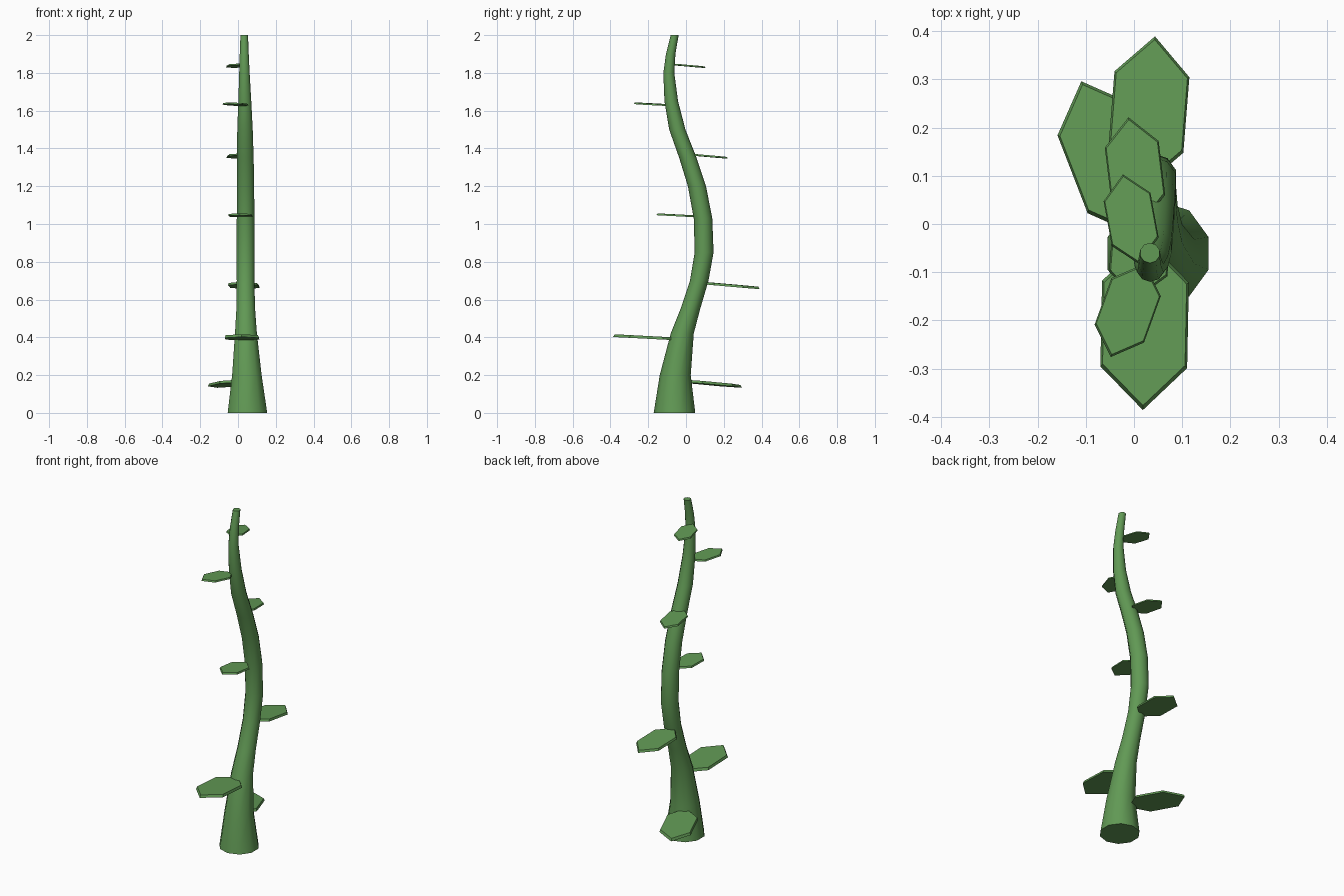
import bpy, bmesh
from math import sin, cos, pi, atan2, radians
from mathutils import Matrix, Vector

if "Cube" in bpy.data.objects:
    bpy.data.objects.remove(bpy.data.objects["Cube"])

green = bpy.data.materials.new("plant_green")
green.diffuse_color = (0.12, 0.32, 0.09, 1)
green.use_nodes = True
green.node_tree.nodes["Principled BSDF"].inputs["Base Color"].default_value = green.diffuse_color


def loft(name, rings):
    """Skin a stack of equal-sized point rings and cap both ends."""
    bm = bmesh.new()
    loops = [[bm.verts.new(p) for p in ring] for ring in rings]
    for a, b in zip(loops, loops[1:]):
        n = len(a)
        for i in range(n):
            bm.faces.new((a[i], a[(i + 1) % n], b[(i + 1) % n], b[i]))
    bm.faces.new(loops[0][::-1])
    bm.faces.new(loops[-1])
    bmesh.ops.recalc_face_normals(bm, faces=bm.faces)
    me = bpy.data.meshes.new(name)
    bm.to_mesh(me)
    bm.free()
    me.materials.append(green)
    ob = bpy.data.objects.new(name, me)
    bpy.context.collection.objects.link(ob)
    return ob


def ring(n, rx, ry, z, start=0.0):
    return [Vector((rx * cos(start + 2 * pi * i / n),
                    ry * sin(start + 2 * pi * i / n), z)) for i in range(n)]


# Wavy ten-sided stem: x, y, z, radius
path = [
    (0.050, -0.061, 0.00, 0.110), (0.047, -0.057, 0.20, 0.082),
    (0.042, -0.020, 0.42, 0.061), (0.041, 0.023, 0.55, 0.052),
    (0.040, 0.070, 0.70, 0.049), (0.040, 0.096, 0.85, 0.050),
    (0.040, 0.090, 1.03, 0.049), (0.040, 0.058, 1.20, 0.048),
    (0.039, 0.010, 1.35, 0.046), (0.037, -0.046, 1.50, 0.043),
    (0.036, -0.078, 1.65, 0.036), (0.034, -0.091, 1.80, 0.029),
    (0.033, -0.081, 1.90, 0.025), (0.033, -0.060, 2.00, 0.021),
]
stem = loft("stem", [[p + Vector((x, y, 0)) for p in ring(10, r, r, z, pi / 10)]
                     for x, y, z, r in path])
for o in bpy.context.selected_objects:
    o.select_set(False)
stem.select_set(True)
bpy.context.view_layer.objects.active = stem
bpy.ops.object.shade_smooth_by_angle(angle=radians(40))

# Hexagonal leaf plates: centre, half width, half length, outward direction, tilt
leaves = [
    ((-0.047, 0.135, 0.155), 0.100, 0.174, (-0.36, 0.93), -5),
    ((0.022, -0.208, 0.400), 0.104, 0.178, (-0.02, -1.0), 3),
    ((0.031, 0.233, 0.675), 0.090, 0.158, (0.08, 1.0), -5),
    ((0.013, -0.050, 1.046), 0.070, 0.107, (-0.08, -1.0), 3),
    ((0.002, 0.110, 1.360), 0.065, 0.113, (-0.12, 0.99), -5),
    ((-0.013, -0.179, 1.634), 0.063, 0.103, (-0.34, -0.94), 3),
    ((-0.006, 0.010, 1.838), 0.057, 0.095, (-0.18, 0.98), -5),
]
for i, (c, w, l, d, tilt) in enumerate(leaves, 1):
    t = 0.07 * w
    m = (Matrix.Translation(c) @ Matrix.Rotation(atan2(d[1], d[0]) - pi / 2, 4, 'Z')
         @ Matrix.Rotation(radians(tilt), 4, 'X'))
    loft(f"leaf_{i}", [[m @ p for p in ring(6, w * s, l * s, z, pi / 2)]
                       for s, z in ((1, -t), (0.95, t))])
